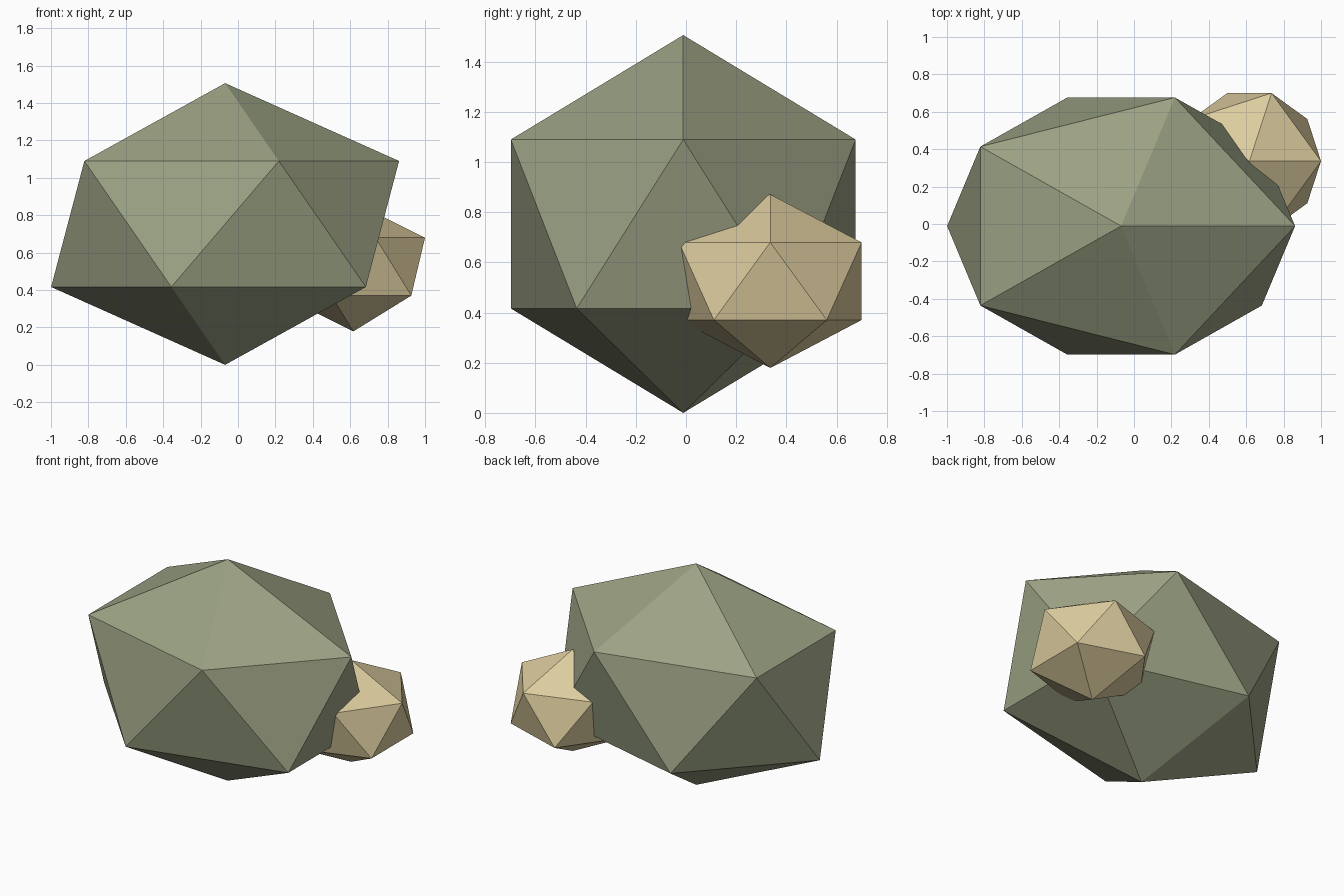
import bpy
import bmesh
from mathutils import Matrix, Vector

if "Cube" in bpy.data.objects:
    bpy.data.objects.remove(bpy.data.objects["Cube"])


def material(name, color):
    mat = bpy.data.materials.new(name)
    mat.diffuse_color = (*color, 1.0)
    mat.use_nodes = True
    mat.node_tree.nodes["Principled BSDF"].inputs["Base Color"].default_value = mat.diffuse_color
    return mat


def rock(name, center, radii, mat):
    """Flat-faced twenty-sided stone, stretched along its axes."""
    bm = bmesh.new()
    shape = Matrix.Translation(Vector(center)) @ Matrix.Diagonal((*radii, 1.0))
    bmesh.ops.create_icosphere(bm, subdivisions=1, radius=1.0)
    bm.transform(shape)
    mesh = bpy.data.meshes.new(name)
    bm.to_mesh(mesh)
    bm.free()
    mesh.materials.append(mat)
    obj = bpy.data.objects.new(name, mesh)
    bpy.context.collection.objects.link(obj)
    return obj


moss_grey = material("moss_grey", (0.33, 0.36, 0.23))
sand = material("sand", (0.71, 0.60, 0.34))

# Main boulder
rock("large_boulder", (-0.069, -0.011, 0.753), (1.04, 0.808, 0.753), moss_grey)

# Small stone embedded in its back right side
rock("small_stone", (0.617, 0.336, 0.525), (0.428, 0.428, 0.346), sand)
